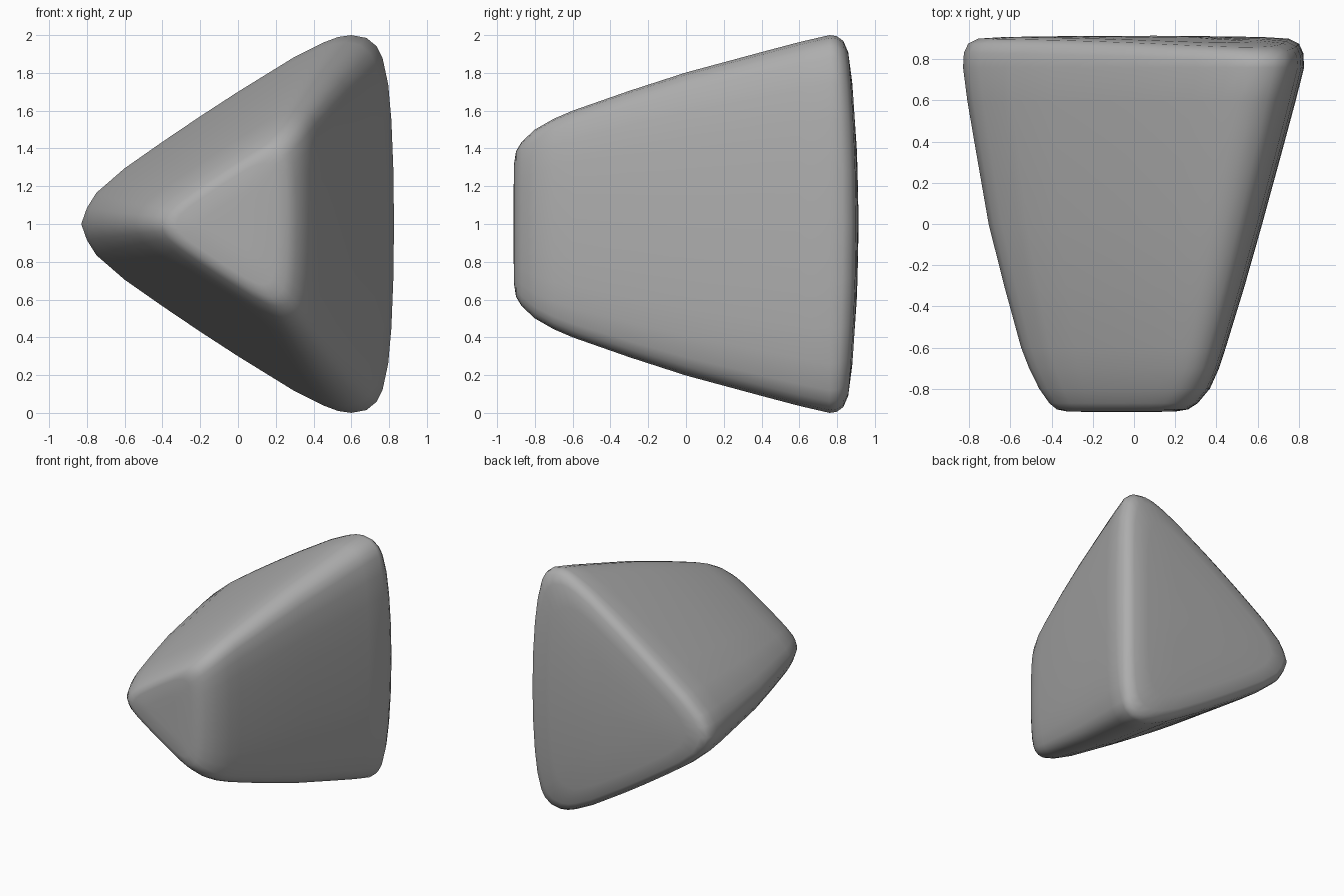
import bpy, bmesh

if "Cube" in bpy.data.objects:
    bpy.data.objects.remove(bpy.data.objects["Cube"])

# half outline of the rounded triangle (x, height above centre), left corner to right side
HALF = [(-.83, 0), (-.80, .085), (-.75, .165), (-.6, .295), (-.4, .435), (-.2, .57), (0, .7),
        (.3, .885), (.45, .96), (.53, .99), (.6, 1), (.68, .985), (.735, .94), (.765, .88),
        (.795, .74), (.812, .55), (.822, .3), (.826, 0)]
OUTLINE = HALF + [(x, -z) for x, z in HALF[-2:0:-1]]

# sections front to back: y, scale, x shift, dome (corners pulled forward)
RINGS = [(-.913, .15, -.06, 0), (-.91, .32, -.06, 0), (-.90, .385, -.055, 0),
         (-.87, .435, -.05, 0), (-.80, .5, -.045, 0), (-.70, .557, -.047, 0),
         (-.6, .6, -.05, 0), (-.3, .705, -.045, 0), (0, .802, -.04, 0),
         (.4, .91, -.02, 0), (.6, .963, -.01, 0), (.76, 1, 0, 0),
         (.83, .995, 0, .035), (.875, .97, 0, .045), (.9, .91, 0, .05),
         (.908, .75, 0, .05), (.912, .4, 0, .05)]

bm = bmesh.new()
rings = [[bm.verts.new((x * s + dx, y - dome * (z * s) ** 2, 1 + z * s)) for x, z in OUTLINE]
         for y, s, dx, dome in RINGS]

# side skin
n = len(OUTLINE)
for a, b in zip(rings, rings[1:]):
    for i in range(n):
        j = (i + 1) % n
        bm.faces.new((a[i], a[j], b[j], b[i]))

# front and back caps
for ring, y, x in ((rings[0], -.913, -.05), (rings[-1], .914, .1)):
    centre = bm.verts.new((x, y, 1))
    for i in range(n):
        bm.faces.new((ring[i], ring[(i + 1) % n], centre))

bmesh.ops.recalc_face_normals(bm, faces=bm.faces)
for f in bm.faces:
    f.smooth = True
mesh = bpy.data.meshes.new("rounded_wedge")
bm.to_mesh(mesh)
bm.free()

# dark grey surface
grey = bpy.data.materials.new("dark_grey")
grey.diffuse_color = (.42, .42, .42, 1)
grey.use_nodes = True
grey.node_tree.nodes["Principled BSDF"].inputs["Base Color"].default_value = grey.diffuse_color
mesh.materials.append(grey)
bpy.context.collection.objects.link(bpy.data.objects.new("rounded_wedge", mesh))
